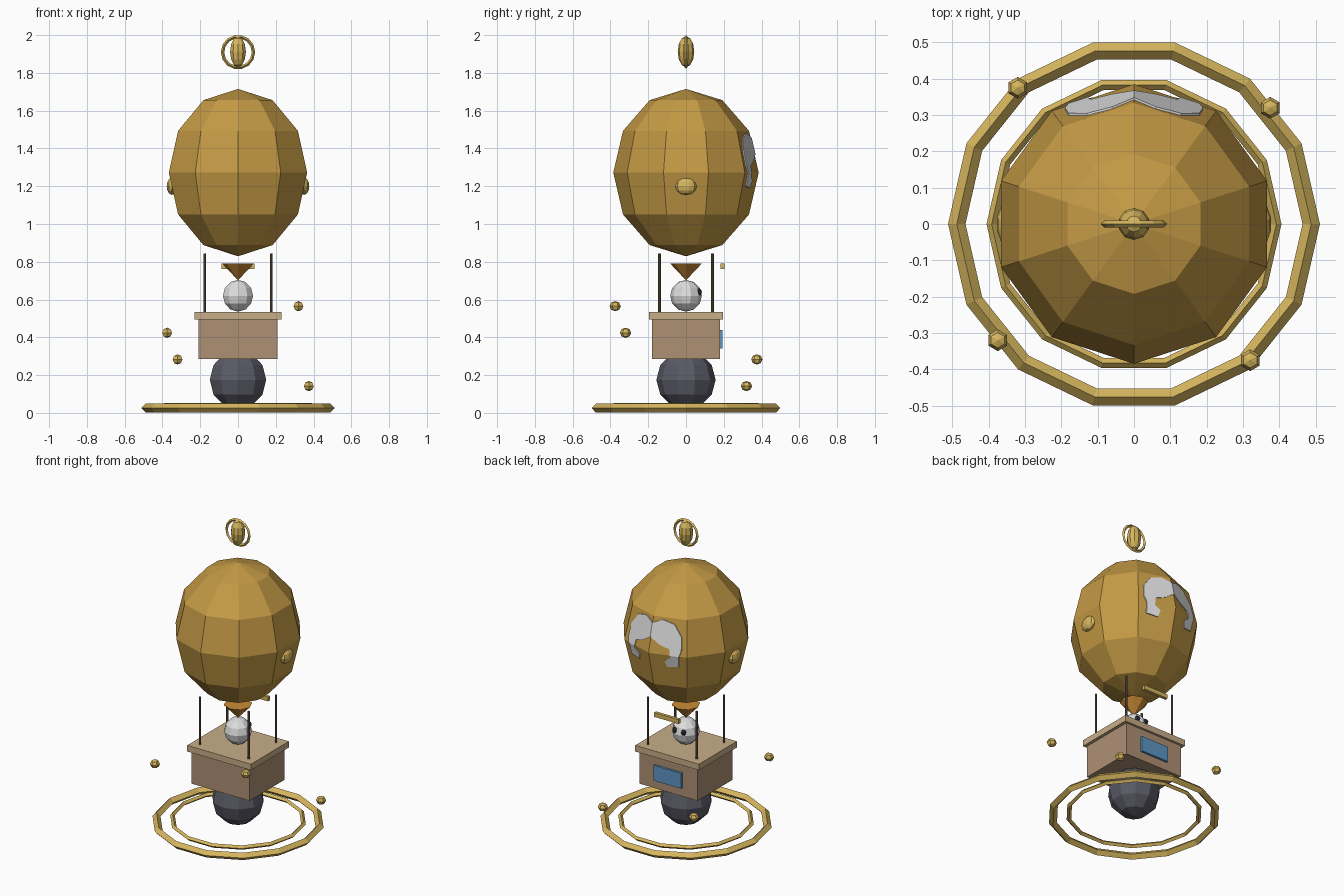
import bpy, bmesh, math
from mathutils import Matrix, Vector

if "Cube" in bpy.data.objects:
    bpy.data.objects.remove(bpy.data.objects["Cube"], do_unlink=True)


def material(name, hex_code):
    """Flat material from an sRGB hex string."""
    srgb = [int(hex_code[i:i + 2], 16) / 255 for i in (0, 2, 4)]
    colour = [((c + 0.055) / 1.055) ** 2.4 for c in srgb] + [1]
    mat = bpy.data.materials.new(name)
    mat.use_nodes = True
    mat.diffuse_color = colour
    mat.node_tree.nodes["Principled BSDF"].inputs["Base Color"].default_value = colour
    return mat


OCHRE = material("ochre canvas", "C49A45")
GOLD = material("pale gold", "D6B65E")
ORANGE = material("burner orange", "CC8C38")
BROWN = material("basket brown", "AE9074")
TAN = material("rim tan", "C8AE88")
POST = material("post brown", "73604E")
WHITE = material("off white", "DEDEDE")
DARK = material("eye black", "303036")
SLATE = material("slate grey", "5A5A66")
BLUE = material("window blue", "5C96C4")


def finish(name, bm, mat, place=None):
    if place:
        bmesh.ops.transform(bm, matrix=place, verts=bm.verts)
    bmesh.ops.recalc_face_normals(bm, faces=bm.faces)
    mesh = bpy.data.meshes.new(name)
    bm.to_mesh(mesh)
    bm.free()
    mesh.materials.append(mat)
    obj = bpy.data.objects.new(name, mesh)
    bpy.context.collection.objects.link(obj)
    return obj


def ball(name, mat, centre, radii, segments=10, rings=6):
    bm = bmesh.new()
    bmesh.ops.create_uvsphere(bm, u_segments=segments, v_segments=rings, radius=1)
    return finish(name, bm, mat, Matrix.Translation(centre) @ Matrix.Diagonal((*radii, 1)))


def box(name, mat, centre, size):
    bm = bmesh.new()
    bmesh.ops.create_cube(bm, size=1)
    return finish(name, bm, mat, Matrix.Translation(centre) @ Matrix.Diagonal((*size, 1)))


def cone(name, mat, centre, bottom, top, height, sides):
    bm = bmesh.new()
    bmesh.ops.create_cone(bm, cap_ends=True, segments=sides, radius1=bottom,
                          radius2=top, depth=height)
    return finish(name, bm, mat, Matrix.Translation(centre))


def ring(name, mat, centre, major, minor, segments, sides=4, upright=False):
    bm = bmesh.new()
    loops = []
    for i in range(segments):
        a = math.tau * i / segments
        loop = []
        for j in range(sides):
            b = math.tau * j / sides
            r = major + minor * math.cos(b)
            loop.append(bm.verts.new((r * math.cos(a), r * math.sin(a), minor * math.sin(b))))
        loops.append(loop)
    for i in range(segments):
        here, after = loops[i], loops[(i + 1) % segments]
        for j in range(sides):
            k = (j + 1) % sides
            bm.faces.new((here[j], after[j], after[k], here[k]))
    turn = Matrix.Rotation(math.pi / 2 if upright else 0, 4, 'X')
    return finish(name, bm, mat, Matrix.Translation(centre) @ turn)


# Ground rings and the ball beneath the basket
ring("outer_ground_ring", GOLD, (0, 0, 0.025), 0.488, 0.024, 14)
ring("inner_ground_ring", GOLD, (0, 0, 0.038), 0.392, 0.014, 14)
ball("ballast_ball", SLATE, (0, 0, 0.175), (0.157, 0.157, 0.157))

# Basket with rim, window and posts
box("basket", BROWN, (0, 0, 0.39), (0.42, 0.36, 0.21))
box("basket_rim", TAN, (0, 0, 0.515), (0.46, 0.39, 0.04))
box("window", BLUE, (0, 0.185, 0.39), (0.2, 0.018, 0.1))
for sx, x_side in ((1, "left"), (-1, "right")):
    for sy, y_side in ((-1, "front"), (1, "back")):
        cone(f"{y_side}_{x_side}_post", POST, (sx * 0.176, sy * 0.14, 0.69),
             0.007, 0.007, 0.31, 8)

# Pilot head looking backwards, burner and bar
ball("pilot_head", WHITE, (0, 0, 0.62), (0.084, 0.084, 0.084))
for s, side in ((1, "left"), (-1, "right")):
    ball(f"{side}_eye", DARK, (s * 0.032, 0.07, 0.64), (0.016, 0.014, 0.018), 8, 6)
cone("burner", ORANGE, (0, 0, 0.747), 0, 0.085, 0.09, 8)
box("rear_bar", GOLD, (0, 0.193, 0.776), (0.176, 0.02, 0.028))

# Balloon envelope with side knobs
MIDDLE = (0, 0, 1.272)
ball("envelope", OCHRE, MIDDLE, (0.385, 0.385, 0.443))
for s, side in ((1, "left"), (-1, "right")):
    ball(f"{side}_knob", GOLD, (s * 0.35, 0, 1.2), (0.029, 0.057, 0.046), 10, 6)

# Pale patch on the back: an arch outline cut from a slightly larger envelope
half = [(0.06, 1.48), (0.13, 1.46), (0.18, 1.39), (0.19, 1.31), (0.175, 1.25),
        (0.17, 1.2), (0.1, 1.19), (0.09, 1.23), (0.13, 1.26), (0.12, 1.31), (0.06, 1.33)]
outline = [(0, 1.455)] + half + [(0, 1.37)] + [(-x, z) for x, z in reversed(half)]
bm = bmesh.new()
face = bm.faces.new([bm.verts.new((x, 0.2, z)) for x, z in outline])
sweep = bmesh.ops.extrude_face_region(bm, geom=[face])["geom"]
bmesh.ops.translate(bm, vec=Vector((0, 0.4, 0)),
                    verts=[v for v in sweep if isinstance(v, bmesh.types.BMVert)])
cutter = finish("patch_cutter", bm, WHITE)
patch = ball("back_patch", WHITE, MIDDLE, (0.391, 0.391, 0.449))
cut = patch.modifiers.new("arch", 'BOOLEAN')
cut.operation = 'INTERSECT'
cut.solver = 'EXACT'
cut.object = cutter
bpy.context.view_layer.objects.active = patch
bpy.ops.object.modifier_apply(modifier=cut.name)
bpy.data.objects.remove(cutter, do_unlink=True)

# Floating finial
ball("finial_core", GOLD, (0, 0, 1.912), (0.044, 0.044, 0.082), 10, 6)
ring("finial_ring", GOLD, (0, 0, 1.91), 0.082, 0.009, 14, 4, True)

# Floating beads, each a quarter turn and one step higher
x, y = 0.375, 0.32
for i, (px, py) in enumerate(((x, y), (-y, x), (-x, -y), (y, -x))):
    ball(f"bead_{i + 1}", GOLD, (px, py, 0.142 + i * 0.141), (0.03, 0.03, 0.027), 6, 4)
